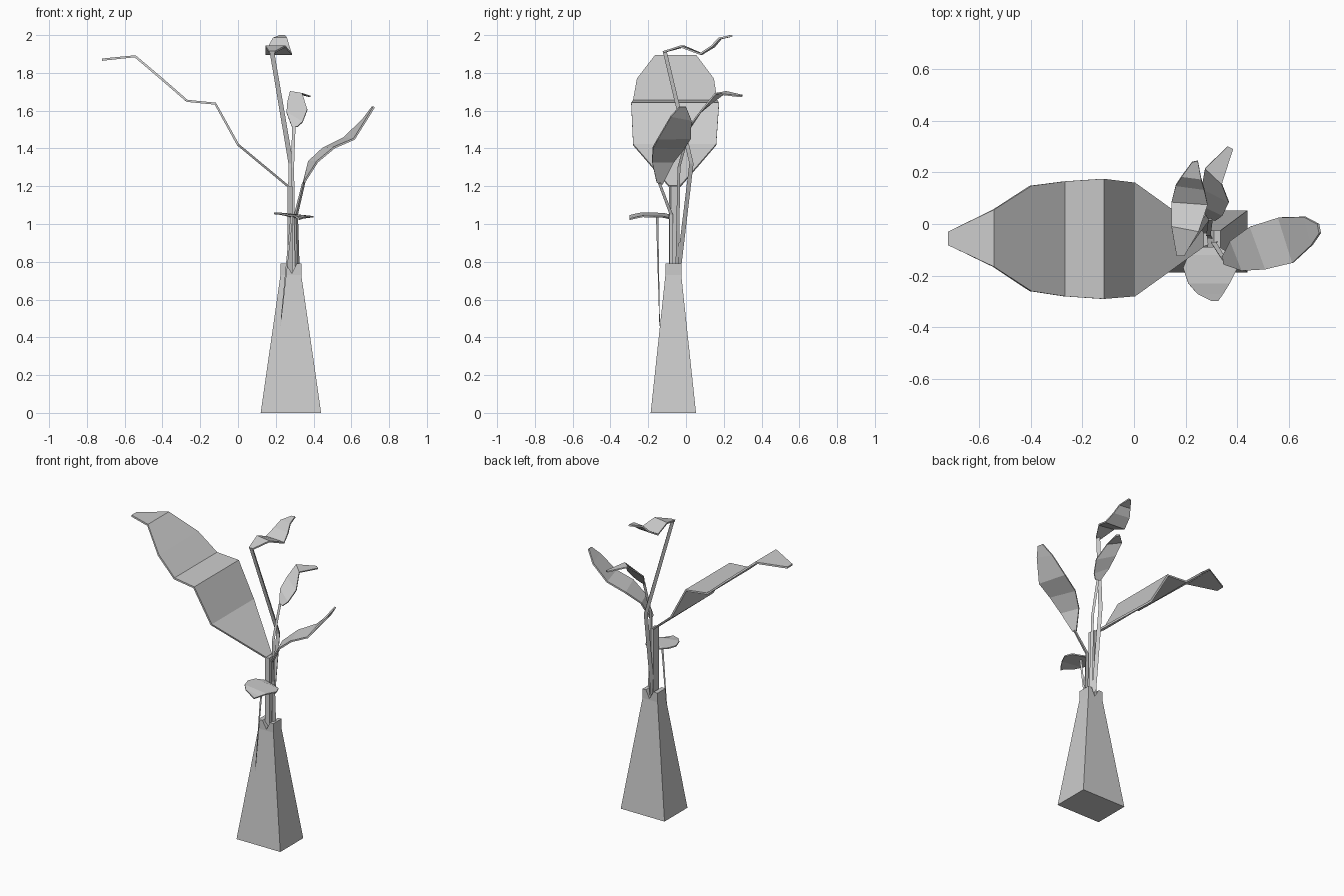
import bpy, math
from mathutils import Vector


def add_mesh(name, verts, faces):
    me = bpy.data.meshes.new(name)
    me.from_pydata(verts, [], faces)
    me.update()
    ob = bpy.data.objects.new(name, me)
    bpy.context.collection.objects.link(ob)
    return ob


def loft(name, rings):
    """Closed, capped skin over rings with equal point counts."""
    n = len(rings[0])
    verts = [p for r in rings for p in r]
    faces = [tuple(reversed(range(n))), tuple(range(len(verts) - n, len(verts)))]
    for k in range(len(rings) - 1):
        for i in range(n):
            a, b = k * n + i, k * n + (i + 1) % n
            faces.append((a, b, b + n, a + n))
    return add_mesh(name, verts, faces)


def stem(name, path, radii, turn=90):
    """Three-sided stem with horizontal cross-sections."""
    rings = []
    for (x, y, z), r in zip(path, radii):
        angles = [math.radians(turn + 120 * i) for i in range(3)]
        rings.append([(x + r * math.cos(a), y + r * math.sin(a), z) for a in angles])
    return loft(name, rings)


def leaf(name, rows, thickness):
    """Folded blade: each row is the pair of edge points across the leaf."""
    verts = [Vector(p) for r in rows for p in r]
    faces = [(2 * i, 2 * i + 1, 2 * i + 3, 2 * i + 2) for i in range(len(rows) - 1)]
    ob = add_mesh(name, verts, faces)
    mod = ob.modifiers.new("thickness", 'SOLIDIFY')
    mod.thickness = thickness
    mod.offset = 0
    return ob


# Vase: tapered square body
CX, CY = 0.28, -0.067
def rect(hx, hy, z):
    return [(CX + sx * hx, CY + sy * hy, z) for sx, sy in ((-1, -1), (1, -1), (1, 1), (-1, 1))]
loft("vase_body", [rect(0.16, 0.12, 0), rect(0.055, 0.042, 0.73)])

# Vase collar with notched front and back
profile = [(0.225, 0.73), (0.335, 0.73), (0.335, 0.79), (0.31, 0.79),
           (0.285, 0.738), (0.255, 0.79), (0.225, 0.79)]
loft("vase_collar", [[(x, y, z) for x, z in profile] for y in (CY + 0.042, CY - 0.042)])

# Large left leaf: rows of (x, z, front y, back y)
blade = [(0.265, 1.2, -0.09, -0.03), (0, 1.42, -0.28, 0.16), (-0.12, 1.637, -0.29, 0.175),
         (-0.27, 1.652, -0.28, 0.165), (-0.40, 1.765, -0.26, 0.148),
         (-0.545, 1.888, -0.165, 0.055), (-0.72, 1.87, -0.082, -0.03)]
leaf("large_leaf", [((x, a, z), (x, b, z)) for x, z, a, b in blade], 0.012)
loft("large_leaf_stem", [[(0.262, -0.09, z), (0.288, -0.08, z), (0.282, -0.035, z), (0.262, -0.035, z)]
                         for z in (0.74, 1.2)])

# Right leaf
rows = [((0.35, -0.155, 1.22), (0.345, -0.125, 1.21)),
        ((0.42, -0.18, 1.33), (0.375, -0.065, 1.33)),
        ((0.51, -0.175, 1.405), (0.45, -0.01, 1.40)),
        ((0.615, -0.15, 1.45), (0.56, 0.025, 1.455)),
        ((0.69, -0.08, 1.57), (0.66, 0.028, 1.55)),
        ((0.72, -0.035, 1.62), (0.713, 0, 1.62))]
leaf("right_leaf", rows, 0.01)
stem("right_leaf_stem", [(0.315, -0.075, 0.74), (0.307, -0.075, 1.05), (0.348, -0.14, 1.22)],
     (0.014, 0.012, 0.01), 30)

# Top leaf
rows = [((0.165, -0.122, 1.91), (0.195, -0.122, 1.91)),
        ((0.145, -0.01, 1.94), (0.25, -0.03, 1.94)),
        ((0.145, 0.085, 1.90), (0.285, 0.075, 1.90)),
        ((0.162, 0.15, 1.94), (0.272, 0.135, 1.94)),
        ((0.185, 0.185, 1.982), (0.26, 0.175, 1.982)),
        ((0.225, 0.24, 1.997), (0.247, 0.245, 1.997))]
leaf("top_leaf", rows, 0.01)
stem("top_leaf_stem", [(0.275, -0.045, 0.74), (0.28, 0.025, 1.32), (0.18, -0.115, 1.91)],
     (0.016, 0.015, 0.014))

# Middle leaf
rows = [((0.285, 0.025, 1.515), (0.315, 0.015, 1.515)),
        ((0.257, 0.075, 1.59), (0.342, 0.035, 1.54)),
        ((0.262, 0.14, 1.645), (0.367, 0.085, 1.605)),
        ((0.275, 0.215, 1.70), (0.34, 0.155, 1.69)),
        ((0.362, 0.30, 1.68), (0.383, 0.29, 1.675))]
leaf("middle_leaf", rows, 0.008)
stem("middle_leaf_stem", [(0.295, -0.05, 0.74), (0.288, -0.04, 1.3), (0.296, 0.02, 1.52)],
     (0.012, 0.01, 0.01))

# Low flat leaf: rows of (y, left x, right x, z)
blade = [(-0.298, 0.30, 0.325, 1.035), (-0.27, 0.245, 0.345, 1.042), (-0.23, 0.21, 0.37, 1.05),
         (-0.17, 0.19, 0.40, 1.048), (-0.12, 0.21, 0.38, 1.047), (-0.09, 0.26, 0.33, 1.04)]
leaf("low_leaf", [((a, y, z + 0.008), (b, y, z - 0.01)) for y, a, b, z in blade], 0.008)
stem("low_leaf_stem", [(0.225, -0.14, 0.46), (0.285, -0.155, 1.045)], (0.002, 0.008))

# Consistent outward normals
import bmesh
for ob in bpy.context.collection.objects:
    bm = bmesh.new()
    bm.from_mesh(ob.data)
    bmesh.ops.recalc_face_normals(bm, faces=bm.faces)
    bm.to_mesh(ob.data)
    bm.free()
